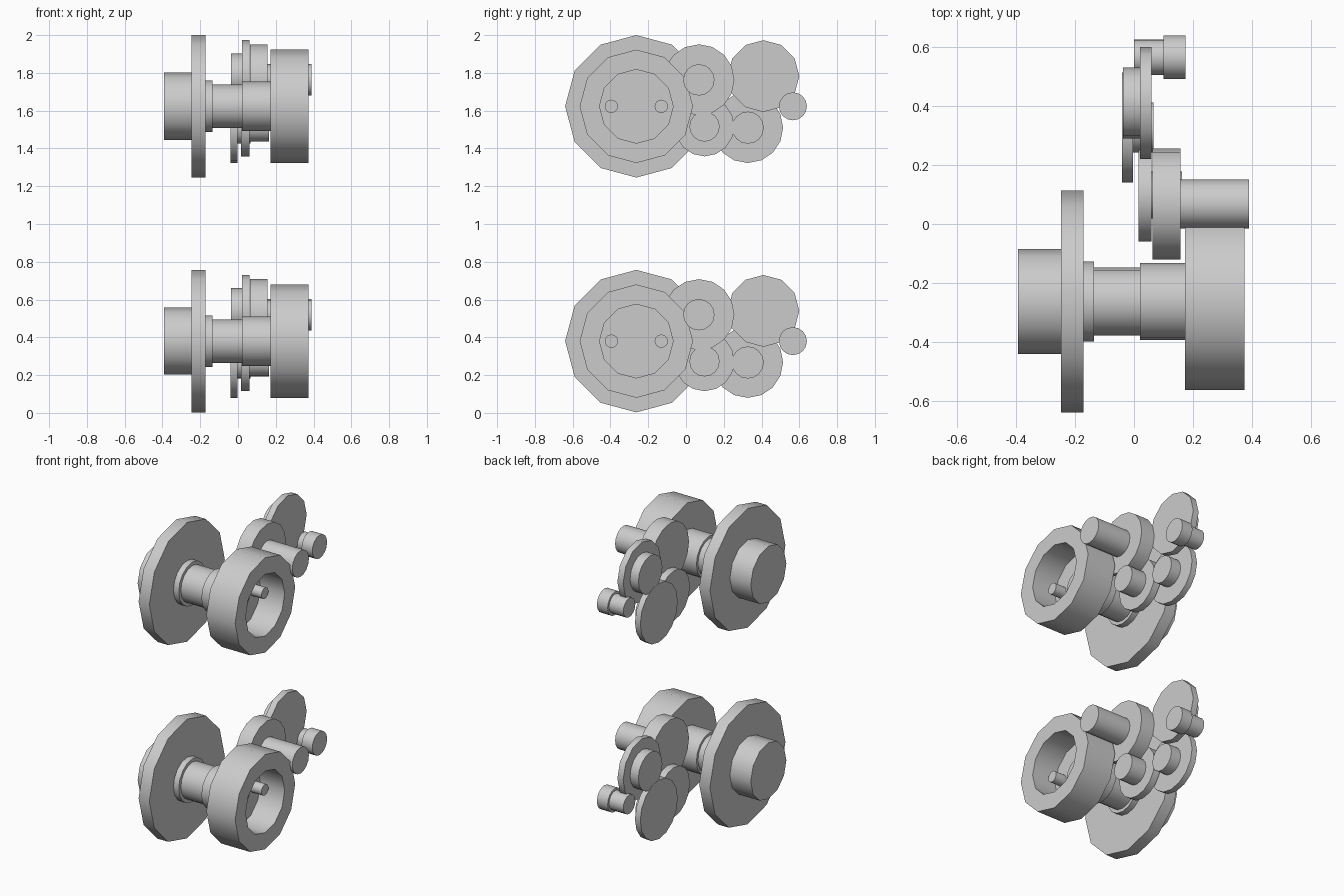
import bpy, math
from mathutils import Matrix

cube = bpy.data.objects.get("Cube")
if cube:
    bpy.data.objects.remove(cube, do_unlink=True)

grey = bpy.data.materials.new("plain grey")
grey.use_nodes = True
colour = (0.6, 0.6, 0.6, 1)
grey.diffuse_color = colour
grey.node_tree.nodes["Principled BSDF"].inputs["Base Color"].default_value = colour


def lathe(name, centre, profile, sides=12):
    """Spin (x, radius) points about an axis parallel to x through (y, z)."""
    verts, faces = [], []
    for x, r in profile:
        for i in range(sides):
            a = 2 * math.pi * i / sides
            verts.append((x, r * math.cos(a), r * math.sin(a)))
    for k in range(len(profile) - 1):
        for i in range(sides):
            j = (i + 1) % sides
            faces.append((k * sides + i, k * sides + j,
                          (k + 1) * sides + j, (k + 1) * sides + i))
    # End caps
    last = (len(profile) - 1) * sides
    faces.append(tuple(reversed(range(sides))))
    faces.append(tuple(range(last, last + sides)))
    # Profiles run towards +x, so the side faces need turning outwards
    faces[:-2] = [tuple(reversed(f)) for f in faces[:-2]]
    mesh = bpy.data.meshes.new(name)
    mesh.from_pydata(verts, [], faces)
    mesh.transform(Matrix.Translation((0, *centre)))
    mesh.materials.append(grey)
    obj = bpy.data.objects.new(name, mesh)
    bpy.context.collection.objects.link(obj)
    bpy.ops.object.select_all(action='DESELECT')
    obj.select_set(True)
    bpy.context.view_layer.objects.active = obj
    bpy.ops.object.mode_set(mode='EDIT')
    bpy.ops.mesh.select_all(action='SELECT')
    bpy.ops.mesh.normals_make_consistent(inside=False)
    bpy.ops.object.mode_set(mode='OBJECT')
    bpy.ops.object.shade_smooth_by_angle(angle=math.radians(40))
    return obj


def rod(name, centre, x0, x1, r, sides=16):
    return lathe(name, centre, [(x0, r), (x1, r)], sides)


def gear_train(prefix, z):
    # Main axle: end boss, large wheel, collar, shaft and sleeve
    main = (-0.263, z + 0.38)
    rod(prefix + "end_boss", main, -0.393, -0.247, 0.178, 12)
    rod(prefix + "large_wheel", main, -0.247, -0.172, 0.377, 12)
    rod(prefix + "collar", main, -0.172, -0.135, 0.136)
    rod(prefix + "shaft", main, -0.135, 0.02, 0.115)
    rod(prefix + "sleeve", main, 0.02, 0.175, 0.131)
    # Recessed drum with centre boss and two pins
    lathe(prefix + "drum", main,
          [(0.173, 0.3), (0.374, 0.3), (0.374, 0.195), (0.205, 0.195)])
    rod(prefix + "drum_boss", main, 0.2, 0.21, 0.083)
    for side, offset in (("front", -0.132), ("back", 0.132)):
        rod(prefix + side + "_drum_pin", (main[0] + offset, main[1]),
            0.2, 0.28, 0.035)
    # Upper idler with its long pin
    upper = (0.068, z + 0.52)
    rod(prefix + "upper_idler", upper, 0.063, 0.157, 0.188)
    rod(prefix + "upper_pin", upper, 0.157, 0.39, 0.083)
    # Lower idler
    lower = (0.098, z + 0.273)
    rod(prefix + "lower_idler", lower, 0.015, 0.06, 0.158)
    rod(prefix + "lower_pin", lower, 0.06, 0.163, 0.08)
    # Rear lower wheel
    rear = (0.327, z + 0.267)
    rod(prefix + "rear_wheel", rear, -0.04, -0.003, 0.187)
    rod(prefix + "rear_pin", rear, -0.003, 0.066, 0.085)
    # Rear upper wheel and its hub
    top = (0.41, z + 0.54)
    rod(prefix + "top_wheel", top, 0.02, 0.06, 0.19, 12)
    rod(prefix + "top_hub", top, -0.038, 0.02, 0.12)
    # Stepped end pinion
    pinion = (0.566, z + 0.38)
    rod(prefix + "pinion_neck", pinion, 0, 0.1, 0.06)
    rod(prefix + "pinion_head", pinion, 0.1, 0.175, 0.074)


for prefix, z in (("lower_train_", 0.0), ("upper_train_", 1.243)):
    gear_train(prefix, z)
